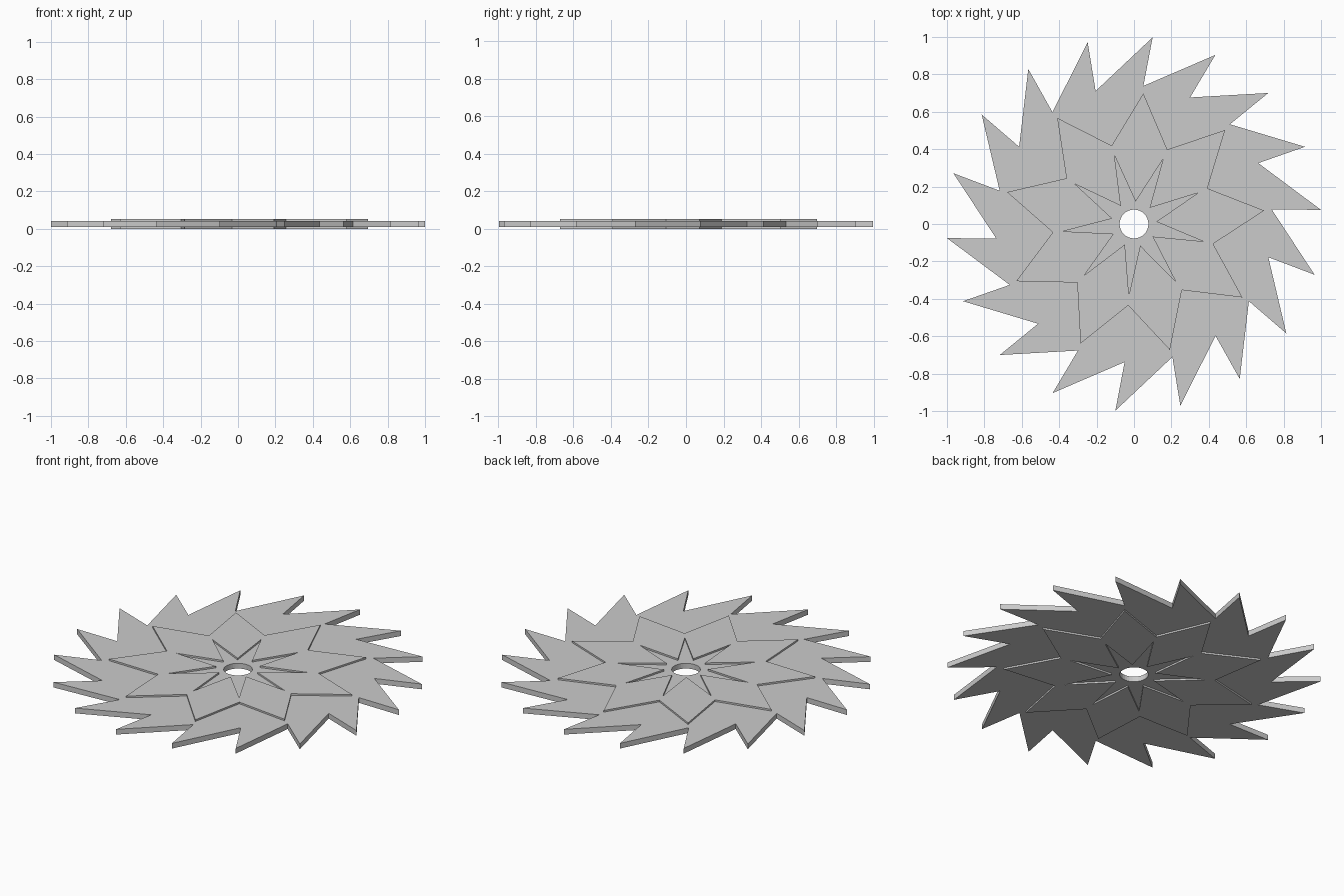
import bpy, bmesh
from math import cos, sin, radians

if "Cube" in bpy.data.objects:
    bpy.data.objects.remove(bpy.data.objects["Cube"])

Z_LOW, Z_IN_LOW, Z_IN_HIGH, Z_HIGH = 0.0, 0.010, 0.041, 0.051


def polar(r, deg):
    return (r * cos(radians(deg)), r * sin(radians(deg)))


def star(n, r_tip, a_tip, r_valley, a_valley):
    pts = []
    for i in range(n):
        step = i * 360 / n
        pts.append(polar(r_tip, a_tip + step))
        pts.append(polar(r_valley, a_valley + step))
    return pts


# Outlines, from the centre outwards (the outer teeth lean back over their valleys)
hole = [polar(0.077, i * 360 / 32) for i in range(32)]
pocket = star(9, 0.382, 25.9, 0.12, 45.9)
plate = star(9, 0.700, 5.9, 0.436, 25.9)
teeth = star(18, 1.003, 4.3, 0.74, 26.1)

bm = bmesh.new()


def ring(outer, inner, z):
    # flat face between two outlines
    edges = []
    for pts in (outer, inner):
        vs = [bm.verts.new((x, y, z)) for x, y in pts]
        edges += [bm.edges.new((vs[i - 1], vs[i])) for i in range(len(vs))]
    bmesh.ops.triangle_fill(bm, edges=edges, use_beauty=True, normal=(0, 0, 1))


def wall(pts, z0, z1):
    # upright side along an outline
    for a, b in zip(pts, pts[1:] + pts[:1]):
        bm.faces.new([bm.verts.new(p) for p in
                      ((*a, z0), (*b, z0), (*b, z1), (*a, z1))])


# Both sides: recessed star, raised plate, thin tooth ring
for z_in, z_out in ((Z_IN_LOW, Z_LOW), (Z_IN_HIGH, Z_HIGH)):
    ring(pocket, hole, z_in)
    ring(plate, pocket, z_out)
    ring(teeth, plate, z_in)
    wall(pocket, z_in, z_out)
    wall(plate, z_in, z_out)

# Bore and tooth edges
wall(hole, Z_IN_LOW, Z_IN_HIGH)
wall(teeth, Z_IN_LOW, Z_IN_HIGH)

bmesh.ops.remove_doubles(bm, verts=bm.verts[:], dist=0.0005)
bmesh.ops.recalc_face_normals(bm, faces=bm.faces[:])
mesh = bpy.data.meshes.new("saw_blade")
bm.to_mesh(mesh)
bm.free()
bpy.context.collection.objects.link(bpy.data.objects.new("saw_blade", mesh))
